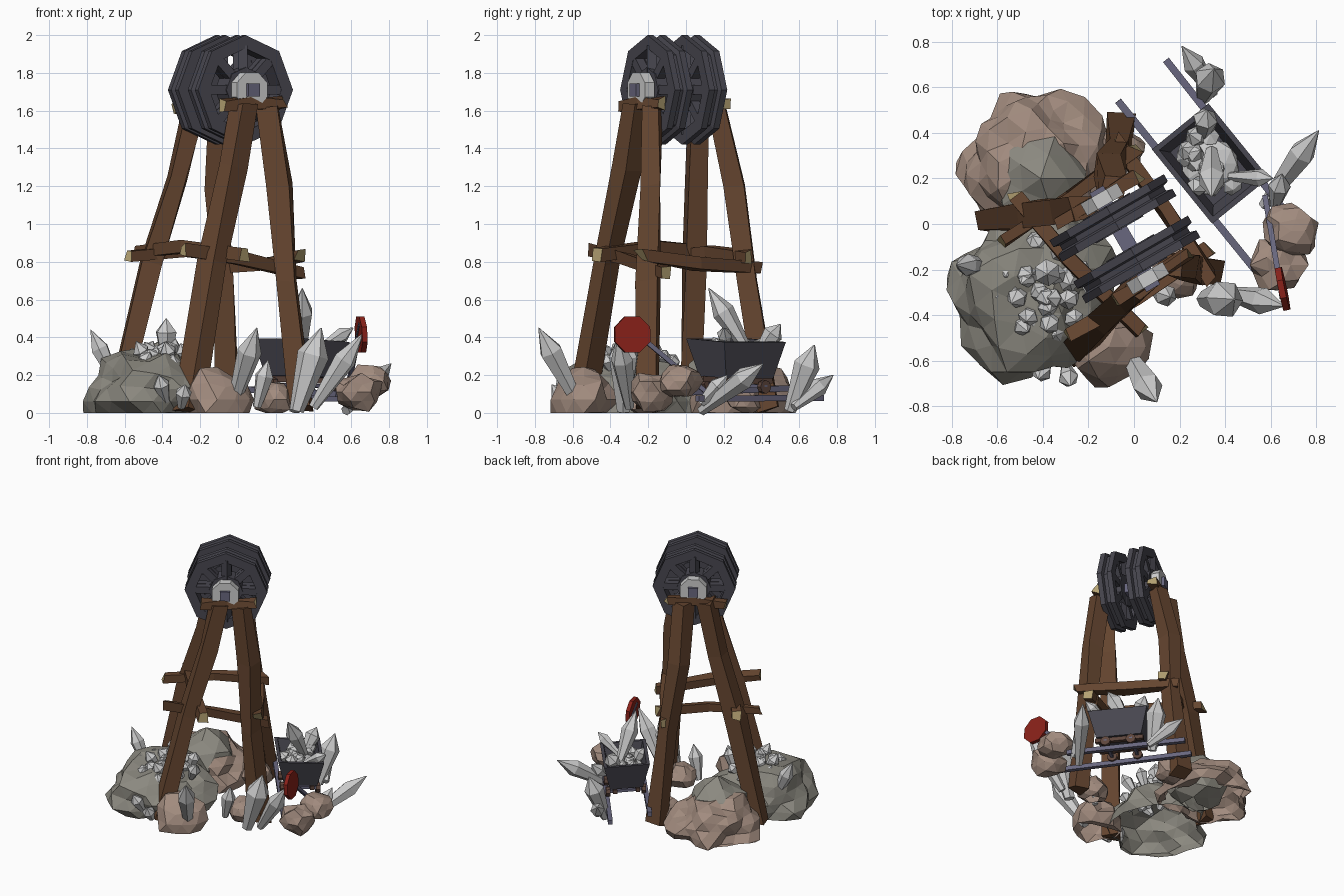
import bpy, bmesh, math, random
from mathutils import Vector as V, noise

if "Cube" in bpy.data.objects:
    bpy.data.objects.remove(bpy.data.objects["Cube"])

random.seed(7)
R = random.uniform


def mat(name, r, g, b):
    m = bpy.data.materials.new(name)
    m.diffuse_color = (r, g, b, 1)
    m.use_nodes = True
    m.node_tree.nodes["Principled BSDF"].inputs["Base Color"].default_value = m.diffuse_color
    return m


WOOD = mat("wood", .13, .06, .029)
PALE = mat("cut_wood", .46, .36, .17)
IRON = mat("dark_iron", .065, .063, .08)
BLUE = mat("blue_steel", .14, .135, .21)
STONE = mat("grey_stone", .26, .25, .215)
TAN = mat("tan_stone", .36, .26, .21)
RED = mat("red_paint", .25, .015, .01)
BROWN = mat("rusty_iron", .11, .06, .045)
GEM = mat("pale_crystal", .68, .68, .68)


def finish(name, bm, mats):
    bmesh.ops.recalc_face_normals(bm, faces=bm.faces)
    me = bpy.data.meshes.new(name)
    bm.to_mesh(me)
    bm.free()
    for m in mats:
        me.materials.append(m)
    ob = bpy.data.objects.new(name, me)
    bpy.context.collection.objects.link(ob)
    return ob


def loft(name, rings, mats, closed=False):
    """Skin a row of point rings; the caps take the last material."""
    bm = bmesh.new()
    vs = [[bm.verts.new(p) for p in r] for r in rings]
    n = len(vs[0])
    for k in range(len(vs) if closed else len(vs) - 1):
        a, b = vs[k], vs[(k + 1) % len(vs)]
        for i in range(n):
            j = (i + 1) % n
            bm.faces.new((a[i], a[j], b[j], b[i]))
    if not closed:
        for r in (vs[0], vs[-1]):
            bm.faces.new(r).material_index = len(mats) - 1
    return finish(name, bm, mats)


def ring(c, axis, r, n, phase=0.0):
    q = V(axis).to_track_quat('Z', 'Y')
    return [V(c) + q @ V((r * math.cos(t), r * math.sin(t), 0))
            for t in (phase + math.tau * i / n for i in range(n))]


def beam(name, pts, w, rough=.012, mats=(WOOD, PALE)):
    """Rough hewn square timber (or clean bar when rough is 0)."""
    pts = [V(p) for p in pts]
    d = (pts[-1] - pts[0]).normalized()
    rings = []
    for k, p in enumerate(pts):
        end = k in (0, len(pts) - 1)
        rings.append([v + V((R(-rough, rough), R(-rough, rough), R(-rough, rough)))
                      + d * (R(-2.5, 2.5) * rough if end else 0)
                      for v in ring(p, d, w * .707, 4, math.pi / 4)])
    return loft(name, rings, mats)


def bar(name, a, b, w, m):
    return beam(name, (a, b), w, 0, (m,))


def disc(name, c, axis, r, h, n, m, phase=0.0):
    ax = V(axis).normalized()
    return loft(name, [ring(V(c) + ax * s * h, ax, r, n, phase) for s in (-1, 1)], (m,))


def crystal(name, base, tip, r):
    b, t = V(base), V(tip)
    d, ph = t - b, R(0, 1)
    return loft(name, [ring(b, d, r * .45, 6, ph), ring(b + d * R(.6, .72), d, r, 6, ph),
                       ring(t, d, r * .04, 6, ph)], (GEM,))


def rock(name, c, size, m, sub=2, rough=.3, jitter=.05):
    """Lumpy boulder, open underneath where it meets the ground."""
    bm = bmesh.new()
    bmesh.ops.create_icosphere(bm, subdivisions=sub, radius=1)
    off = V((R(0, 50), R(0, 50), R(0, 50)))
    for v in bm.verts:
        k = 1 + rough * noise.noise(v.co * 1.9 + off) + R(-jitter, jitter)
        v.co = V([c[i] + size[i] * v.co[i] * k for i in range(3)])
        v.co.z = max(v.co.z, 0)
    under = [f for f in bm.faces if all(v.co.z < .001 for v in f.verts)]
    bmesh.ops.delete(bm, geom=under, context='FACES')
    return finish(name, bm, (m,))


# winding wheels: two grooved octagons on one axle, a corner straight up
C = V((-.04, -.065, 1.71))
AX = V((.5, -.866, 0))
U = V((.866, .5, 0))
for tag, s in (("back", -1), ("front", 1)):
    c = C + AX * s * .105
    prof = [(.22, -.055), (.29, -.055), (.29, -.02), (.262, -.012),
            (.262, .012), (.29, .02), (.29, .055), (.22, .055)]
    loft(tag + "_wheel_rim", [ring(c + AX * h, AX, r, 8) for r, h in prof], (IRON,), True)
    for i in range(8):
        t = math.tau * i / 8
        d = U * math.cos(t) + V((0, 0, math.sin(t)))
        for k in (-.028, .028):
            bar(f"{tag}_wheel_spoke_{i}", c + AX * k + d * .05, c + AX * k + d * .235, .05, IRON)
    disc(tag + "_wheel_core", c, AX, .12, .06, 8, IRON)
    disc(tag + "_hub", C + AX * s * .2, AX, .1, .03, 8, GEM, math.pi / 8)
bar("axle", C - AX * .25, C + AX * .25, .07, BLUE)

# headframe legs, each with a bent middle
legs = {"left": [(-.645, .02, .02), (-.45, .05, .8), (-.32, .06, 1.25), (-.22, .07, 1.63)],
        "front": [(-.26, -.56, .01), (-.13, -.42, .8), (-.03, -.32, 1.3), (.02, -.27, 1.63)],
        "right": [(.34, -.21, .01), (.26, -.2, .7), (.22, -.19, 1.2), (.16, -.18, 1.63)],
        "back": [(-.06, .44, .01), (-.07, .33, .7), (-.11, .25, 1.2), (-.09, .16, 1.63)]}
for k, p in legs.items():
    ob = beam(k + "_leg", p, .105, .012, (WOOD,))
    for v in ob.data.vertices:
        v.co.z = max(v.co.z, 0)

# bearing planks and cross braces
beam("front_bearing_plank", [(-.09, -.34, 1.63), (.08, -.235, 1.64), (.24, -.13, 1.64)], .055)
beam("back_bearing_plank", [(-.35, 0, 1.61), (-.155, .11, 1.63), (.01, .21, 1.63)], .055)
beam("front_brace", [(-.29, -.5, .86), (0, -.33, .82), (.32, -.11, .75)], .06)
beam("back_brace", [(-.58, -.08, .83), (-.28, .12, .86), (.0, .32, .83)], .06)
beam("right_brace", [(.33, -.24, .84), (.14, .06, .79), (-.08, .37, .77)], .06)
beam("left_brace", [(-.53, .14, .85), (-.28, -.16, .88), (.03, -.47, .84)], .06)

# boulders
rock("tan_boulder", (-.43, .27, .06), (.32, .31, .22), TAN, 3, .3, .025)
rock("grey_boulder", (-.45, -.29, .06), (.35, .38, .27), STONE, 3, .3, .035)
rock("upper_grey_boulder", (-.41, .2, .16), (.21, .2, .2), STONE)
rock("front_tan_rock", (-.11, -.54, .07), (.18, .17, .17), TAN, 2, .4, .08)
rock("middle_tan_rock", (.19, -.22, .07), (.1, .1, .1), TAN, 2, .4, .08)
rock("back_tan_rock", (-.05, .32, .08), (.1, .1, .1), TAN, 2, .4, .08)
rock("sign_rock", (.63, -.18, .11), (.12, .12, .1), TAN, 2, .4, .08)
rock("sign_rock_upper", (.69, -.03, .17), (.12, .11, .09), TAN, 2, .4, .08)

# large crystals
spikes = [((-.03, -.56, .03), (.1, -.78, .45), .065), ((-.64, -.18, .15), (-.78, -.18, .44), .05),
          ((.31, -.33, .01), (.44, -.33, .45), .085), ((.4, -.3, .03), (.66, -.36, .42), .06),
          ((.57, .08, .01), (.81, .41, .26), .06), ((.35, .57, .03), (.21, .78, .2), .05),
          ((.3, .55, .01), (.35, .68, .36), .07), ((.34, .32, .34), (.34, .12, .66), .06),
          ((.3, .38, .31), (.32, .5, .47), .055), ((.42, .21, .33), (.61, .2, .45), .04),
          ((-.38, -.6, .06), (-.42, -.68, .2), .045), ((-.3, -.62, .03), (-.28, -.71, .15), .045),
          ((.1, -.3, .03), (.16, -.32, .28), .05), ((.62, .08, .05), (.65, .22, .2), .05),
          ((-.38, -.2, .28), (-.38, -.22, .5), .06), ((-.27, -.2, .25), (-.22, -.2, .4), .045)]
for i, s in enumerate(spikes):
    crystal(f"crystal_{i}", *s)

# crystal clusters on the boulder and in the cart
for i in range(24):
    t, r = i * 2.4, .04 * math.sqrt(i)
    p = V((-.4 + r * math.cos(t), -.28 + r * math.sin(t), .28 - r * .3))
    crystal(f"boulder_crystal_{i}", p, p + V((R(-.08, .08), R(-.08, .08), R(.07, .14))), .045)

# mine cart: F runs along the track, W across it
F, W, O = V((.63, -.777, 0)), V((.777, .63, 0)), V((.335, .265, 0))


def P(f, w, z):
    return O + F * f + W * w + V((0, 0, z - w * .06))


def rect(f, w, z):
    return [P(-f, -w, z), P(f, -w, z), P(f, w, z), P(-f, w, z)]


loft("cart_tub", [rect(.16, .115, .19), rect(.21, .16, .385),
                  rect(.187, .137, .385), rect(.15, .105, .24)], (IRON,))
rock("cart_load", P(0, 0, .29), (.125, .12, .06), GEM, 2, .15)
for i in range(12):
    p = P(R(-.13, .13), R(-.08, .08), .29)
    crystal(f"cart_crystal_{i}", p, p + V((R(-.07, .07), R(-.07, .07), R(.05, .12))), .045)
for s in (-1, 1):
    bar("cart_sill", P(-.17, s * .08, .175), P(.17, s * .08, .175), .03, BROWN)
    bar("cart_axle", P(s * .09, -.14, .145), P(s * .09, .14, .145), .02, BLUE)
    for k in (-1, 1):
        disc("cart_wheel", P(s * .09, k * .125, .145), W, .036, .015, 8, BROWN)

# rails
bar("inner_rail", (-.07, .54, .13), (.53, -.2, .1), .032, BLUE)
bar("outer_rail", (.14, .72, .08), (.66, .06, .075), .032, BLUE)

# leaning stop sign
bar("sign_post", (.575, .12, .1), (.65, -.32, .47), .024, BLUE)
disc("sign_plate", (.652, -.285, .415), (.97, .2, .05), .103, .014, 8, RED, math.pi / 8)
